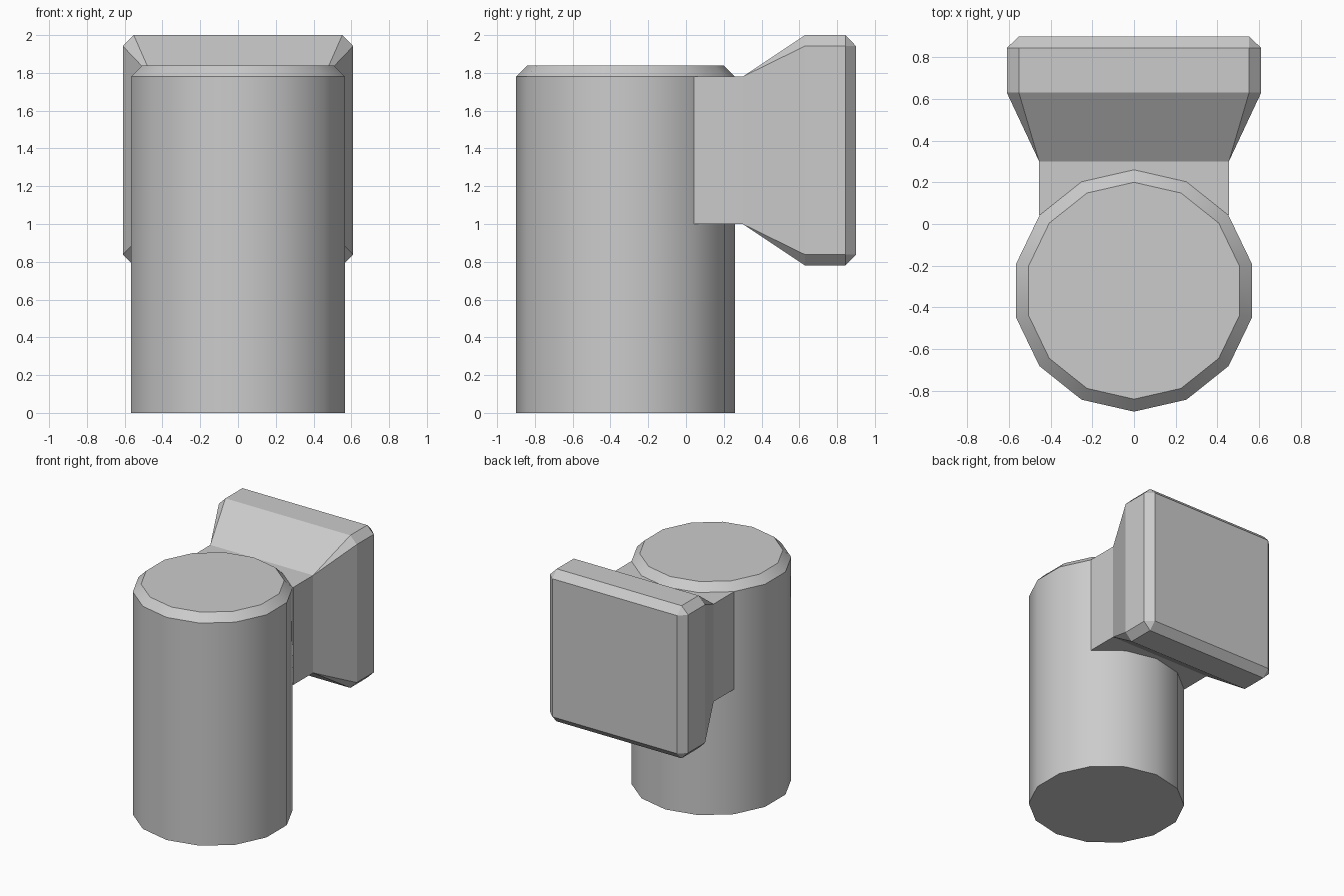
import bpy, bmesh, math

if "Cube" in bpy.data.objects:
    bpy.data.objects.remove(bpy.data.objects["Cube"])


def loft(name, rings, cap_start=True):
    """Skin a list of closed rings that all have the same point count."""
    bm = bmesh.new()
    loops = [[bm.verts.new(p) for p in ring] for ring in rings]
    n = len(loops[0])
    for a, b in zip(loops, loops[1:]):
        for i in range(n):
            j = (i + 1) % n
            bm.faces.new((a[i], a[j], b[j], b[i]))
    bm.faces.new(loops[-1])
    if cap_start:
        bm.faces.new(loops[0][::-1])
    # collapse corner cuts of zero size
    bmesh.ops.remove_doubles(bm, verts=bm.verts, dist=1e-4)
    bmesh.ops.recalc_face_normals(bm, faces=bm.faces)
    mesh = bpy.data.meshes.new(name)
    bm.to_mesh(mesh)
    bm.free()
    obj = bpy.data.objects.new(name, mesh)
    bpy.context.collection.objects.link(obj)
    return obj


def circle(r, z, sides=14, cy=-0.32):
    angles = [math.pi / 2 + math.tau * i / sides for i in range(sides)]
    return [(r * math.cos(a), cy + r * math.sin(a), z) for a in angles]


def cut_rect(y, hx, hz, cut, cz=1.39):
    """Rectangle in the xz plane with its corners cut off."""
    a, b = hx - cut, hz - cut
    pts = [(hx, -b), (hx, b), (a, hz), (-a, hz),
           (-hx, b), (-hx, -b), (-a, -hz), (a, -hz)]
    return [(x, y, cz + z) for x, z in pts]


# Upright 14-sided post with chamfered top
post = loft("post", [circle(0.58, 0), circle(0.58, 1.78), circle(0.52, 1.84)])
bpy.context.view_layer.objects.active = post
post.select_set(True)
bpy.ops.object.shade_smooth_by_angle(angle=math.radians(30))

# Neck flaring into the bevelled rear plate; its open end sits inside the post
loft("neck_and_plate", [
    cut_rect(0.042, 0.455, 0.39, 0),
    cut_rect(0.30, 0.455, 0.39, 0),
    cut_rect(0.63, 0.61, 0.61, 0.058),
    cut_rect(0.844, 0.61, 0.61, 0.058),
    cut_rect(0.90, 0.552, 0.552, 0),
], cap_start=False)
